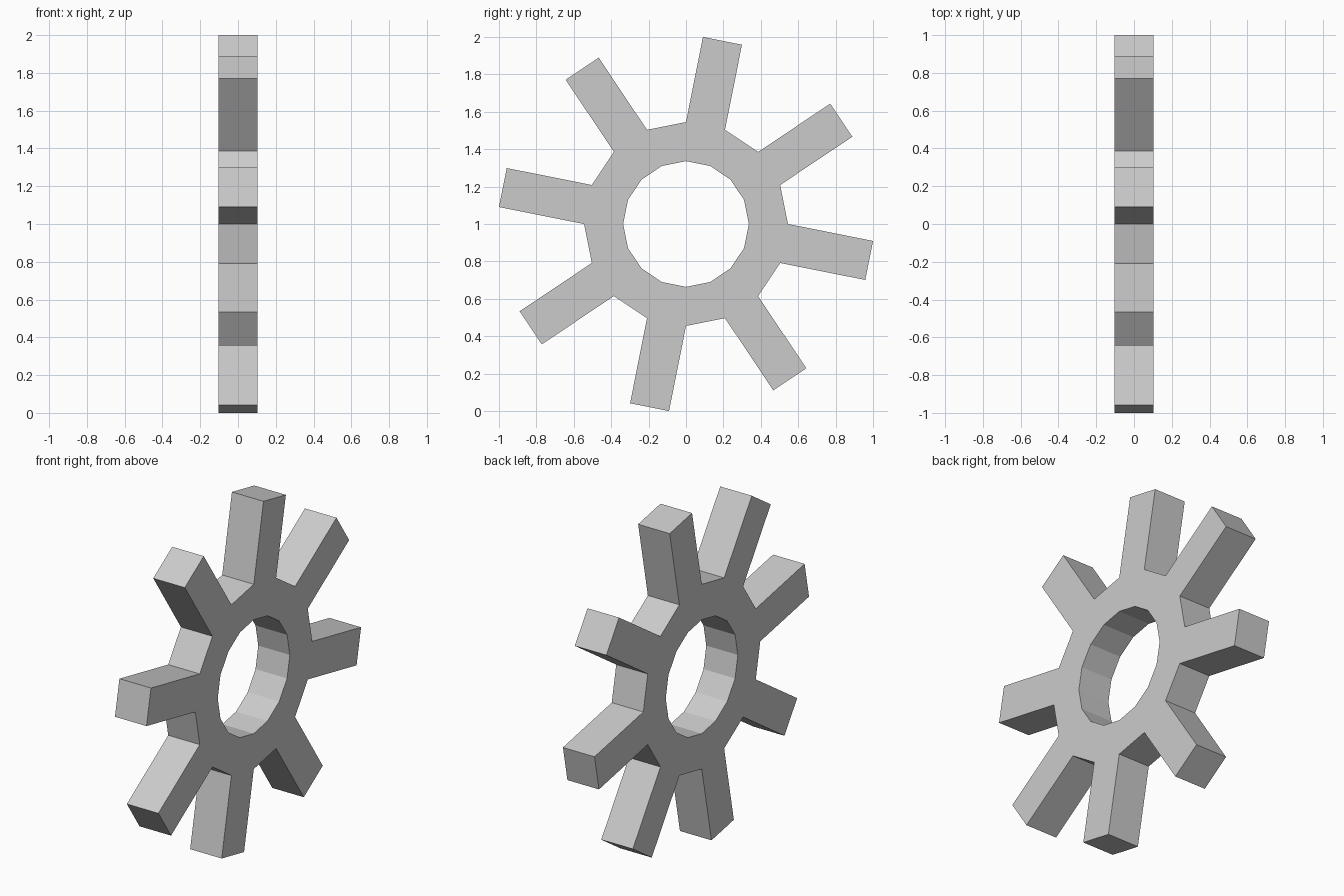
import bpy, bmesh
from math import sin, cos, pi
from mathutils import Vector

if "Cube" in bpy.data.objects:
    bpy.data.objects.remove(bpy.data.objects["Cube"])

SIDES, R_IN, R_OUT, HALF_T = 16, 0.336, 0.545, 0.103
STEP = 2 * pi / SIDES
TOOTH = (1 - R_OUT) / cos(STEP / 2)


def ring_point(r, i):
    a = i * STEP
    return Vector((-HALF_T, r * sin(a), 1 + r * cos(a)))


bm = bmesh.new()

# Flat ring, split into one quad per side
inner = [bm.verts.new(ring_point(R_IN, i)) for i in range(SIDES)]
outer = [bm.verts.new(ring_point(R_OUT, i)) for i in range(SIDES)]
for i in range(SIDES):
    j = (i + 1) % SIDES
    bm.faces.new((inner[i], inner[j], outer[j], outer[i]))

    # Straight tooth on every second side
    if i % 2 == 0:
        a = (i + 0.5) * STEP
        out = Vector((0, sin(a), cos(a))) * TOOTH
        tip_a = bm.verts.new(outer[i].co + out)
        tip_b = bm.verts.new(outer[j].co + out)
        bm.faces.new((outer[i], outer[j], tip_b, tip_a))

# Thicken along x
flat = bm.faces[:]
res = bmesh.ops.extrude_face_region(bm, geom=flat, use_keep_orig=True)
new_verts = [g for g in res["geom"] if isinstance(g, bmesh.types.BMVert)]
bmesh.ops.translate(bm, verts=new_verts, vec=(2 * HALF_T, 0, 0))
bmesh.ops.recalc_face_normals(bm, faces=bm.faces[:])

mesh = bpy.data.meshes.new("gear_wheel")
bm.to_mesh(mesh)
bm.free()
bpy.context.collection.objects.link(bpy.data.objects.new("gear_wheel", mesh))
